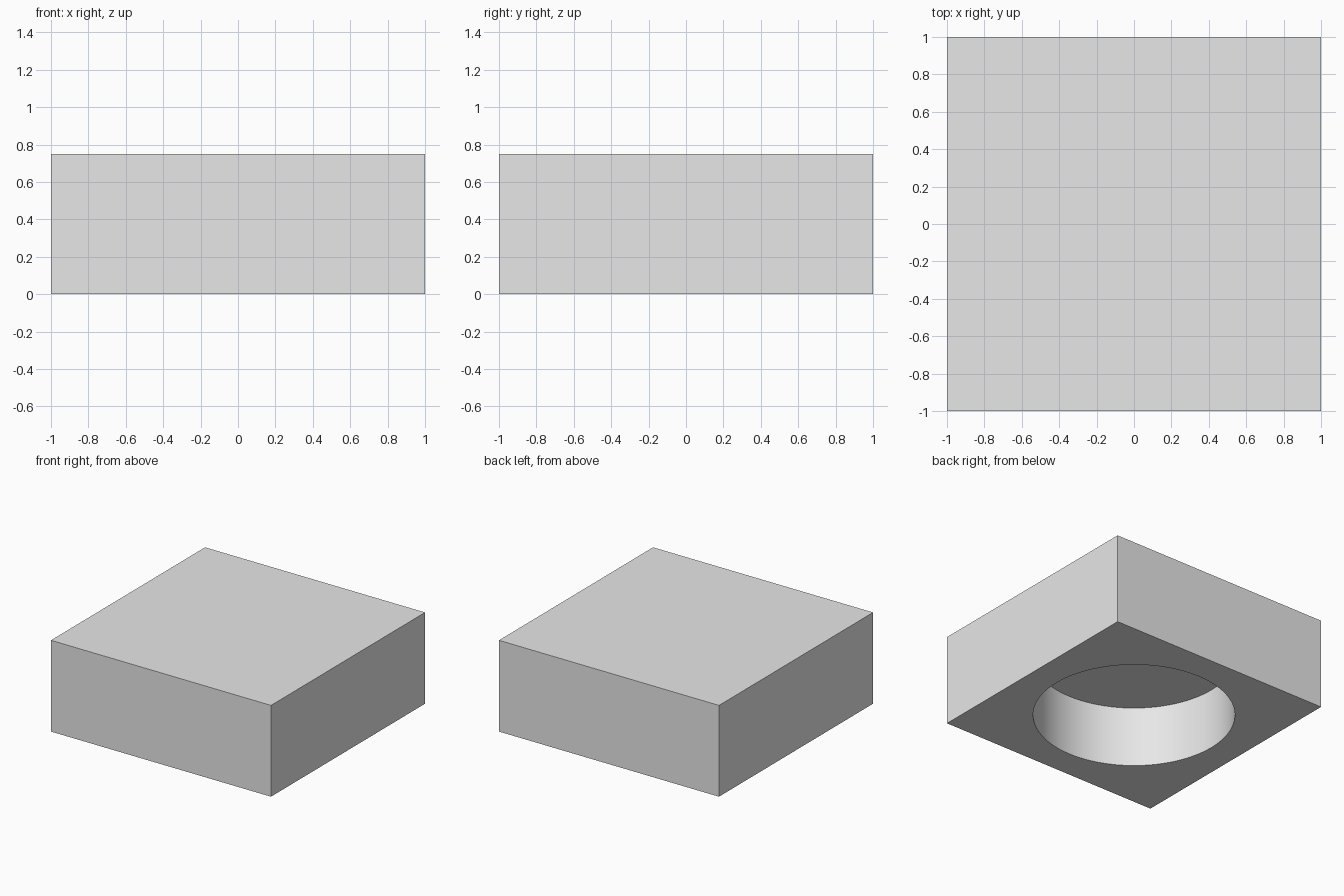
import bpy

cube = bpy.data.objects.get("Cube")
if cube:
    bpy.data.objects.remove(cube, do_unlink=True)

SIDE, HEIGHT = 2.0, 0.75
HOLE_RADIUS, HOLE_DEPTH = 0.76, 0.5

# Single plain grey
grey = bpy.data.materials.new("light grey")
grey.use_nodes = True
colour = (0.8, 0.8, 0.8, 1)
grey.diffuse_color = colour
grey.node_tree.nodes["Principled BSDF"].inputs["Base Color"].default_value = colour

# Round cutter for the recess, reaching below the base
bpy.ops.mesh.primitive_cylinder_add(vertices=96, radius=HOLE_RADIUS,
                                    depth=2 * HOLE_DEPTH, location=(0, 0, 0))
cutter = bpy.context.object
cutter.name = "recess_cutter"
cutter.hide_render = True
cutter.data.materials.append(grey)

# Square block
bpy.ops.mesh.primitive_cube_add(size=1, location=(0, 0, HEIGHT / 2))
block = bpy.context.object
block.name = "block"
block.scale = (SIDE, SIDE, HEIGHT)
bpy.ops.object.transform_apply(location=True, rotation=False, scale=True)
block.data.materials.append(grey)

# Blind round recess in the underside
cut = block.modifiers.new("recess", 'BOOLEAN')
cut.operation = 'DIFFERENCE'
cut.solver = 'EXACT'
cut.object = cutter
bpy.ops.object.modifier_apply(modifier=cut.name)
bpy.data.objects.remove(cutter, do_unlink=True)

# Smooth recess wall with sharp rims and corners
bpy.ops.object.shade_smooth_by_angle(angle=0.5)
